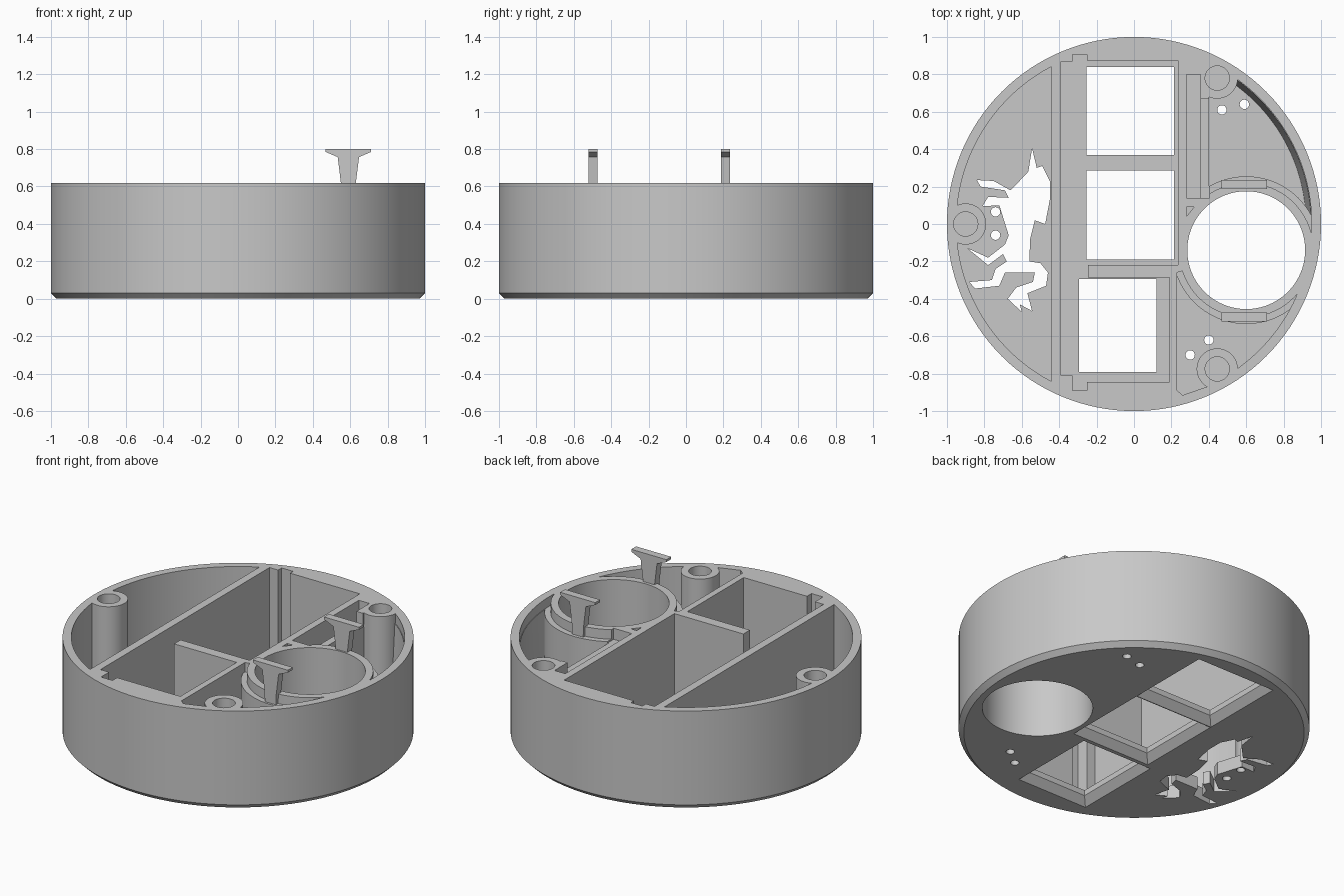
import bpy
import bmesh
from math import cos, sin, radians, pi

cube = bpy.data.objects.get("Cube")
if cube:
    bpy.data.objects.remove(cube, do_unlink=True)

TOP = 0.62       # rim height
FLOOR = 0.08     # floor thickness
OVER = TOP + 0.1  # cutters reach above the rim
WALL_R = 0.95    # inner radius of the outer wall

grey = bpy.data.materials.new("plain grey")
grey.use_nodes = True
grey.diffuse_color = (0.58, 0.58, 0.58, 1)
grey.node_tree.nodes["Principled BSDF"].inputs["Base Color"].default_value = grey.diffuse_color


def arc(cx, cy, r, start, end, steps):
    angles = [radians(start + (end - start) * i / steps) for i in range(steps + 1)]
    return [(cx + r * cos(a), cy + r * sin(a)) for a in angles]


def circle(cx, cy, r, sides=48):
    return arc(cx, cy, r, 0, 360, sides)[:-1]


def rect(x0, x1, y0, y1, grow=0.0):
    x0, x1, y0, y1 = x0 - grow, x1 + grow, y0 - grow, y1 + grow
    return [(x0, y0), (x1, y0), (x1, y1), (x0, y1)]


def loft(name, sections):
    """Closed solid through (outline, height) sections."""
    bm = bmesh.new()
    rings = [[bm.verts.new((x, y, z)) for x, y in pts] for pts, z in sections]
    bm.faces.new(rings[0][::-1])
    bm.faces.new(rings[-1])
    for low, high in zip(rings, rings[1:]):
        for i in range(len(low)):
            j = (i + 1) % len(low)
            bm.faces.new((low[i], low[j], high[j], high[i]))
    bmesh.ops.recalc_face_normals(bm, faces=bm.faces)
    mesh = bpy.data.meshes.new(name)
    bm.to_mesh(mesh)
    bm.free()
    mesh.materials.append(grey)
    obj = bpy.data.objects.new(name, mesh)
    bpy.context.collection.objects.link(obj)
    return obj


def prism(name, outline, z0, z1):
    return loft(name, [(outline, z0), (outline, z1)])


def activate(obj):
    bpy.ops.object.select_all(action="DESELECT")
    obj.select_set(True)
    bpy.context.view_layer.objects.active = obj


def cut(target, tool):
    """Subtract the tool from the target and discard the tool."""
    mod = target.modifiers.new("cut", "BOOLEAN")
    mod.operation = "DIFFERENCE"
    mod.solver = "EXACT"
    mod.object = tool
    activate(target)
    bpy.ops.object.modifier_apply(modifier=mod.name)
    bpy.data.objects.remove(tool, do_unlink=True)


# Round body with a bevelled lower edge
housing = loft("housing", [(circle(0, 0, 0.97, 128), 0),
                           (circle(0, 0, 1, 128), 0.03),
                           (circle(0, 0, 1, 128), TOP)])

BOSSES = [(-0.9, 0), (0.445, 0.78), (0.445, -0.775)]
RING = (0.6, -0.14)


# Compartment outlines, by outer wall radius
def left_room(r):
    return arc(0, 0, r, 117.6, 242.4, 40)


def back_room(r):
    return arc(0, 0, r, -12, 60, 30) + [(0.45, 0.8), (0.4, 0.68), (0.4, 0.1), RING]


def front_room(r):
    return [RING, (0.23, -0.26), (0.23, -0.89), (0.26, -0.915), (0.39, -0.87)] + arc(0, 0, r, -62, -15, 24)


def cut_room(room, low_r, z0, ring_r):
    """Cut a compartment, leaving the screw posts and the round tube."""
    tool = loft("room_cutter", [(room(low_r), z0), (room(WALL_R), TOP), (room(WALL_R), OVER)])
    for x, y in BOSSES:
        cut(tool, prism("post_keeper", circle(x, y, 0.11), -0.1, OVER + 0.1))
    if ring_r:
        cut(tool, prism("tube_keeper", circle(*RING, ring_r, 72), -0.1, OVER + 0.1))
    cut(housing, tool)


cut_room(left_room, WALL_R, FLOOR, 0)
for room, low_r in ((back_room, 0.92), (front_room, WALL_R)):
    cut_room(room, low_r, FLOOR, 0.395)
    cut_room(room, WALL_R, 0.56, 0.36)   # shoulder around the tube

# Narrow slot, lowered strip and corner pocket beside the back room
cut(housing, prism("slot_cutter", rect(0.28, 0.355, 0.14, 0.8), FLOOR, OVER))
cut(housing, prism("strip_cutter", rect(0.35, 0.405, 0.14, 0.67), 0.55, OVER))
cut(housing, prism("corner_cutter", [(0.28, 0.09), (0.28, 0.04), (0.32, 0.09)], FLOOR, OVER))

# Long middle bay with a free-ended divider and two end notches
bay = [(-0.39, 0.87), (-0.33, 0.87), (-0.33, 0.905), (-0.25, 0.905), (-0.25, 0.875),
       (0.235, 0.875), (0.235, -0.22), (-0.245, -0.22), (-0.245, -0.285), (0.19, -0.285),
       (0.19, -0.845), (-0.25, -0.845), (-0.25, -0.89), (-0.33, -0.89), (-0.33, -0.81),
       (-0.39, -0.81)]
cut(housing, prism("bay_cutter", bay, FLOOR, OVER))

# Square windows, flared towards the underside
for box in ((-0.255, 0.215, 0.37, 0.84), (-0.255, 0.215, -0.19, 0.285), (-0.295, 0.12, -0.79, -0.295)):
    cut(housing, loft("window_cutter", [(rect(*box, 0.04), -0.02), (rect(*box, 0.04), 0),
                                        (rect(*box), 0.045), (rect(*box), FLOOR + 0.02)]))

# Large round opening, blind screw holes and small floor holes
cut(housing, prism("round_cutter", circle(*RING, 0.315, 96), -0.1, OVER))
for x, y in BOSSES:
    cut(housing, prism("screw_cutter", circle(x, y, 0.065, 32), 0.2, OVER))
for x, y in ((0.47, 0.61), (0.59, 0.64), (0.4, -0.62), (0.3, -0.7), (-0.74, 0.065), (-0.74, -0.06)):
    cut(housing, prism("pin_cutter", circle(x, y, 0.025, 20), -0.1, FLOOR + 0.02))

# Leaping horned animal cut through the floor (hundredths)
animal = [(-54.5, 40.5), (-52, 30), (-49, 31), (-45, 23), (-45, 13), (-47.5, 0), (-53, 2),
          (-55.5, -8), (-56, -20), (-50, -21), (-46, -26), (-47, -33), (-57, -37), (-54.5, -46.5),
          (-61, -43), (-60, -47), (-67.5, -40), (-63, -34), (-54, -31), (-53, -26), (-69, -26),
          (-72, -33), (-85, -34.5), (-88, -31), (-76, -30), (-74, -24), (-68, -20), (-70, -16),
          (-78, -22), (-89, -13), (-78, -18), (-69, -11), (-67, -6), (-72, 10), (-81, 9.5),
          (-78, 14.5), (-67, 14), (-69, 18), (-82, 20), (-84, 23.5), (-75, 23), (-66, 18),
          (-64, 20), (-56.5, 28)]
outline = [(x / 100, y / 100) for x, y in animal]
cut(housing, prism("animal_cutter", outline, -0.1, FLOOR + 0.02))

activate(housing)
bpy.ops.object.shade_smooth_by_angle(angle=radians(30))

# Two T-shaped clips standing on the round tube
half = [(0.037, 0.5), (0.04, TOP), (0.057, 0.757), (0.122, 0.785), (0.122, 0.8)]
profile = [(0.59 + x, z) for x, z in half] + [(0.59 - x, z) for x, z in reversed(half)]
for name, y in (("back_clip", 0.21), ("front_clip", -0.497)):
    clip = prism(name, profile, -0.024, 0.024)
    clip.rotation_euler.x = pi / 2
    clip.location.y = y
